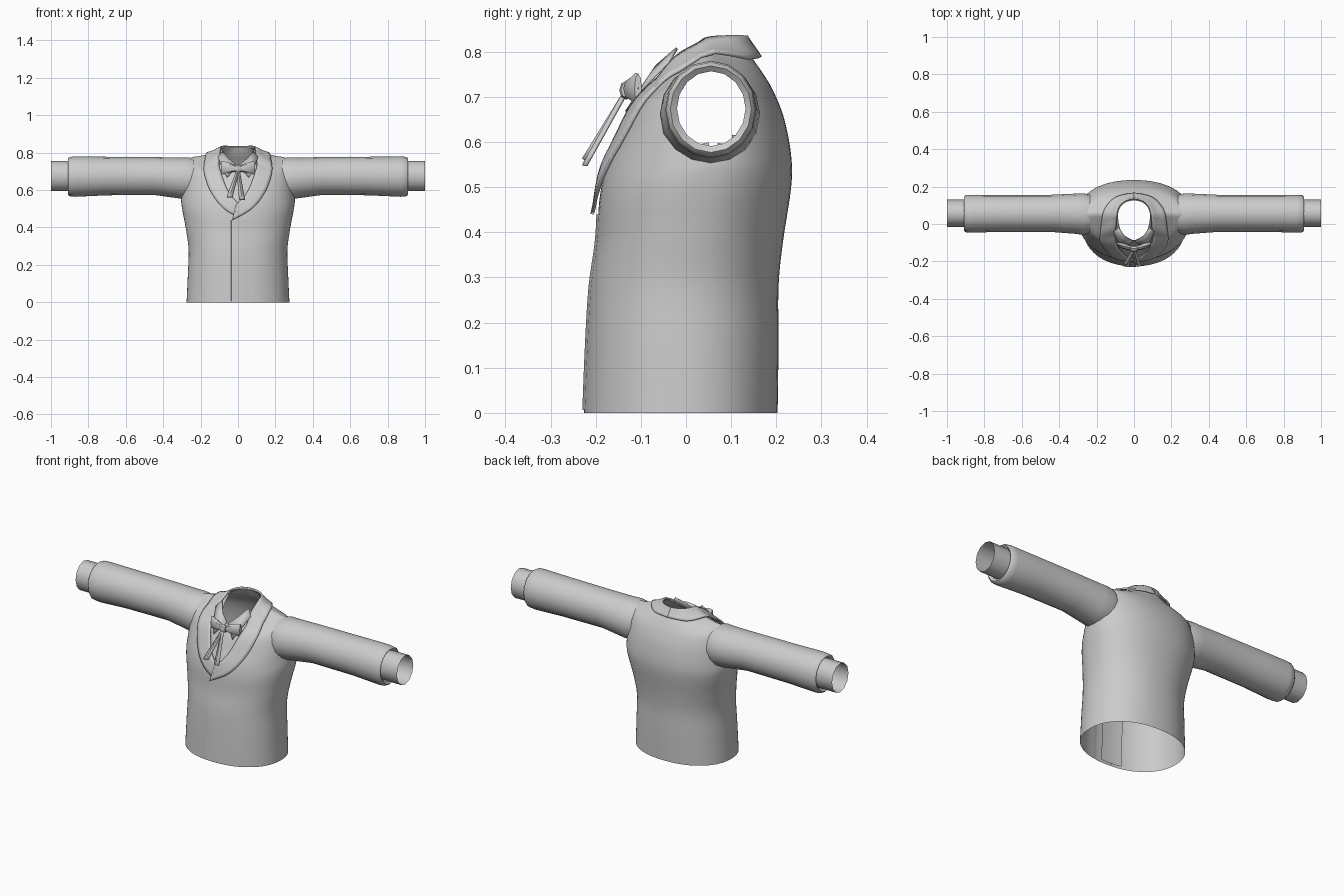
import bpy
import math
from mathutils import Vector
from mathutils.bvhtree import BVHTree

cube = bpy.data.objects.get("Cube")
if cube:
    bpy.data.objects.remove(cube, do_unlink=True)

cloth = bpy.data.materials.new("grey_cloth")
cloth.use_nodes = True
GREY = (0.6, 0.6, 0.6, 1)
cloth.diffuse_color = GREY
cloth.node_tree.nodes["Principled BSDF"].inputs["Base Color"].default_value = GREY


def smooth_rows(rows, n):
    """Catmull-Rom interpolation between rows of numbers."""
    out = []
    for i in range(len(rows) - 1):
        a, b, c, d = (rows[max(i - 1, 0)], rows[i], rows[i + 1],
                      rows[min(i + 2, len(rows) - 1)])
        for k in range(n):
            t = k / n
            out.append([0.5 * (2 * q + (r - p) * t + (2 * p - 5 * q + 4 * r - s) * t * t
                               + (3 * q - p - 3 * r + s) * t ** 3)
                        for p, q, r, s in zip(a, b, c, d)])
    out.append(list(rows[-1]))
    return out


def loft(name, rows, closed=False, skip=None, thickness=0, mirror=False, angle=40):
    """Skin a grid of points, given as rows of equal length."""
    n = len(rows[0])
    verts = [Vector(p) for row in rows for p in row]
    faces = []
    for i in range(len(rows) - 1):
        for j in range(n if closed else n - 1):
            k = (j + 1) % n
            f = (i * n + j, i * n + k, (i + 1) * n + k, (i + 1) * n + j)
            if not (skip and skip(sum((verts[v] for v in f), Vector()) / 4)):
                faces.append(f)
    mesh = bpy.data.meshes.new(name)
    mesh.from_pydata(verts, [], faces)
    mesh.materials.append(cloth)
    obj = bpy.data.objects.new(name, mesh)
    bpy.context.collection.objects.link(obj)
    bpy.ops.object.select_all(action="DESELECT")
    obj.select_set(True)
    bpy.context.view_layer.objects.active = obj
    bpy.ops.object.shade_smooth_by_angle(angle=math.radians(angle))
    if mirror:
        obj.modifiers.new("Mirror", "MIRROR")
    if thickness:
        mod = obj.modifiers.new("Solidify", "SOLIDIFY")
        mod.thickness = thickness
        mod.offset = 0
    return obj, verts, faces


# Torso: side radius, side height, side y, front y, front z, back y, back z
profile = [
    (.275, 0, -.01, -.226, 0, .203, 0),
    (.268, .15, -.01, -.220, .15, .205, .15),
    (.264, .28, -.005, -.212, .28, .205, .28),
    (.28, .40, .01, -.198, .38, .215, .38),
    (.302, .52, .04, -.192, .47, .233, .50),
    (.302, .58, .05, -.178, .54, .233, .57),
    (.29, .69, .05, -.152, .60, .218, .65),
    (.265, .765, .05, -.125, .66, .195, .71),
    (.20, .783, .055, -.108, .69, .172, .75),
    (.13, .80, .05, -.096, .71, .148, .785),
    (.085, .822, .045, -.085, .725, .125, .83),
]


def ring(r, sides=72):
    rx, zs, yc, yf, zf, yb, zb = r
    pts = []
    for j in range(sides):
        t = 2 * math.pi * j / sides
        s, c = math.sin(t), math.cos(t)
        x = rx * math.copysign(abs(s) ** .92, s)
        m = abs(c) ** .92
        y, z = (yf, zf) if c > 0 else (yb, zb)
        pts.append((x, yc + (y - yc) * m, zs + (z - zs) * m))
    return pts


def armhole(c):
    return abs(c.x) > .2 and math.hypot(c.y - .055, c.z - .672) < .086


body = [ring(r) for r in smooth_rows(profile, 5)]
_, verts, faces = loft("torso", body, closed=True, skip=armhole, angle=60)
surface = BVHTree.FromPolygons(verts, faces)


def lift(p, gap):
    """Keep a point at least the gap outside the torso."""
    p = Vector(p)
    loc, nor, _, _ = surface.find_nearest(p)
    return loc + nor * gap if (p - loc).dot(nor) < gap else p


def front(x, z, gap):
    """Point on the torso front, moved forward by the gap."""
    hit = surface.ray_cast(Vector((x, -1, z)), Vector((0, 1, 0)))[0]
    return hit + Vector((0, -gap, 0))


# Sleeves and shirt cuffs: x, centre y, centre z, radius y, radius z
def tube(name, rows, sides):
    rings = [[(x, y + ry * math.cos(2 * math.pi * j / sides),
               z + rz * math.sin(2 * math.pi * j / sides)) for j in range(sides)]
             for x, y, z, ry, rz in rows]
    loft(name, rings, closed=True, mirror=True, angle=50)


tube("sleeves", [
    (.235, .053, .662, .103, .106),
    (.27, .053, .662, .111, .113),
    (.32, .055, .665, .107, .109),
    (.45, .057, .675, .099, .101),
    (.70, .057, .675, .099, .103),
    (.87, .055, .672, .101, .108),
    (.90, .055, .672, .099, .105),
    (.91, .055, .673, .090, .096),
    (.90, .056, .674, .076, .083)], 16)
tube("shirt_cuffs", [(.87, .057, .675, .073, .081), (1, .057, .675, .073, .081)], 12)

# Shawl collar, one half per side, both ending at the overlap
outer = [(0, .165, .788), (.10, .14, .785), (.16, .06, .778), (.178, -.03, .75),
         (.18, -.09, .69), (.145, -.145, .59), (.075, -.19, .50), (-.03, -.208, .44)]
inner = [(0, .13, .838), (.06, .108, .836), (.09, .045, .824), (.096, -.02, .79),
         (.10, -.07, .73), (.08, -.125, .66), (.045, -.165, .58), (-.01, -.19, .52)]
for name, side in (("left_lapel", 1), ("right_lapel", -1)):
    rows = []
    for o, i in zip(smooth_rows(outer, 5), smooth_rows(inner, 5)):
        row = []
        for k in range(6):
            p = Vector(o).lerp(Vector(i), k / 5)
            p.x = max(p.x, 0) * side + min(p.x, 0)
            row.append(lift(p, .010))
        rows.append(row)
    loft(name, rows, thickness=.008)

# Front overlap and the facing behind it
heights = [.006 + .434 * i / 16 for i in range(17)]
loft("front_overlap", [[front(x, z, g) for x, g in
                        ((-.037, -.004), (-.036, .005), (.0, .004), (.05, .001), (.08, -.003))]
                       for z in heights], angle=25)
loft("inner_facing", [[front(x, z, -.012) for x in (-.09, -.06, -.03, 0, .03)]
                      for z in heights])

# Shirt collar wings
wing_top = [(.004, -.088, .728), (.05, -.066, .768), (.082, -.02, .808)]
wing_edge = [(.058, -.128, .665), (.082, -.10, .715), (.108, -.04, .775)]
loft("shirt_collar", [[lift(p, .008) for p in wing_top],
                      [lift(p, .012) for p in wing_edge]], thickness=.006, mirror=True)

# Bow tie: flared loops, knot and two hanging tails
CENTRE = Vector((0, -.124, .715))


def block(name, sections, mirror=False):
    """Rounded box lofted along x: x, half depth, half height, y, z shift."""
    rows = []
    for x, d, h, y, z in sections:
        rows.append([CENTRE + Vector((x, y + d * math.cos(a), z + h * math.sin(a)))
                     for a in (2 * math.pi * j / 8 for j in range(8))])
    loft(name, rows, closed=True, mirror=mirror, angle=35)


block("bow_loops", [(.008, .008, .013, -.002, 0), (.035, .015, .024, 0, .003),
                    (.075, .014, .034, .012, .004), (.09, .008, .033, .018, .004),
                    (.09, .001, .002, .018, .004)], mirror=True)
block("bow_knot", [(-.018, .001, .001, -.008, 0), (-.018, .012, .017, -.008, 0),
                   (-.01, .016, .021, -.008, 0), (.01, .016, .021, -.008, 0),
                   (.018, .012, .017, -.008, 0), (.018, .001, .001, -.008, 0)])
for name, x_end, z_end in (("right_tail", -.045, .562), ("left_tail", .022, .548)):
    rows = []
    for i in range(6):
        t = i / 5
        x, z, w = x_end * t, .705 + (z_end - .705) * t, .007 + .008 * t
        y = -.136 - .088 * t
        rows.append([lift((x + dx * w, y + dy, z), .012)
                     for dx, dy in ((-1, .003), (0, -.004), (1, .003))])
    loft(name, rows, thickness=.006, angle=25)
